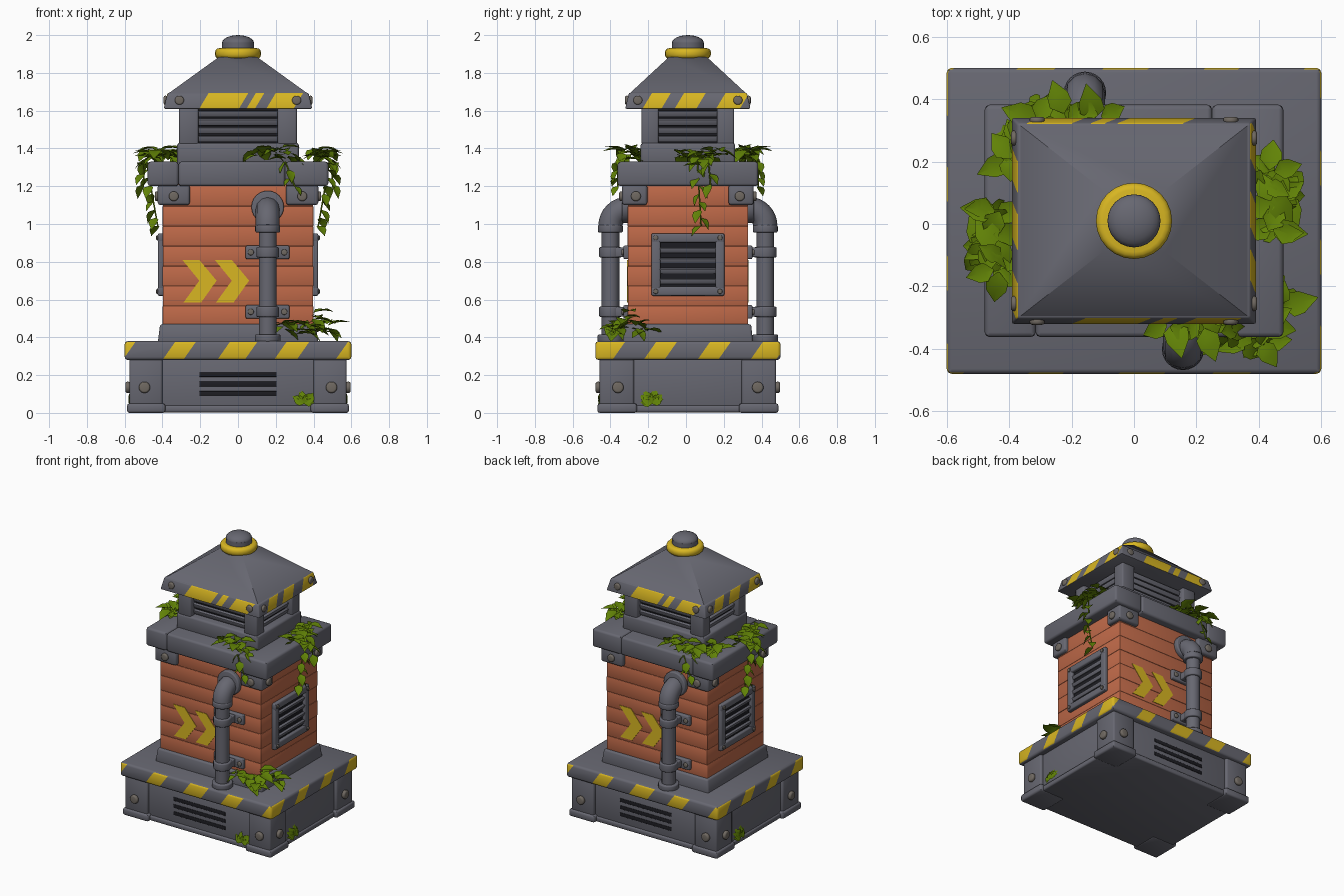
import bpy, bmesh, math, random
from mathutils import Matrix, Vector

random.seed(7)
if "Cube" in bpy.data.objects:
    bpy.data.objects.remove(bpy.data.objects["Cube"])
OFFSET_Y = 0.01
UP = Vector((0, 0, 1))


def material(name, *rgb):
    m = bpy.data.materials.new(name)
    m.use_nodes = True
    m.diffuse_color = (*rgb, 1)
    m.node_tree.nodes["Principled BSDF"].inputs["Base Color"].default_value = (*rgb, 1)
    return m


GREY = material("slate grey", 0.135, 0.136, 0.165)
ORANGE = material("terracotta orange", 0.52, 0.142, 0.066)
YELLOW = material("warning yellow", 0.69, 0.47, 0.016)
BOLT = material("bolt brown grey", 0.16, 0.14, 0.12)
DARK = material("vent black", 0.012, 0.012, 0.016)
LEAF = material("leaf green", 0.12, 0.225, 0.002)


# Turn a bmesh into one object per side; side 0 is the front, each next a quarter turn
def finish(bm, name, mats, sides=(0,)):
    for f in bm.faces:
        f.smooth = True
    for e in bm.edges:
        e.smooth = e.calc_face_angle(0) < math.radians(46)
    mesh = bpy.data.meshes.new(name)
    bm.to_mesh(mesh)
    bm.free()
    for m in mats:
        mesh.materials.append(m)
    for s in sides:
        ob = bpy.data.objects.new(name, mesh)
        ob.location.y = OFFSET_Y
        ob.rotation_euler.z = s * math.pi / 2
        bpy.context.collection.objects.link(ob)


# Cut slanted bands into the faces that look to one side and colour them
def paint(bm, side, bands, slant, z_mid):
    turn = Matrix.Rotation(side * math.pi / 2, 3, 'Z')
    out, right = turn @ Vector((0, -1, 0)), turn @ Vector((1, 0, 0))
    across = right - slant * UP
    for u in [u for band in bands for u in band]:
        faces = [f for f in bm.faces if f.normal.dot(out) > 0.6]
        geom = set(faces) | {e for f in faces for e in f.edges} | {v for f in faces for v in f.verts}
        bmesh.ops.bisect_plane(bm, geom=list(geom), dist=1e-5, plane_no=across,
                               plane_co=right * u + UP * z_mid)
        bm.normal_update()
    for f in bm.faces:
        u = across.dot(f.calc_center_median() - UP * z_mid)
        if f.normal.dot(out) > 0.6 and any(a < u < b for a, b in bands):
            f.material_index = 1


# Box by ranges; d is the distance outward from the middle towards the side
def box(name, x, d, z, mat=GREY, bevel=0.01, taper=(1, 1), sides=(0,), tilt=0, stripes=None):
    bm = bmesh.new()
    bmesh.ops.create_cube(bm, size=1)
    for v in bm.verts:
        if v.co.z > 0:
            v.co.x *= taper[0]
            v.co.y *= taper[1]
    size = Vector((x[1] - x[0], d[1] - d[0], z[1] - z[0]))
    mid = Vector((x[0] + x[1], -d[0] - d[1], z[0] + z[1])) / 2
    bm.transform(Matrix.Diagonal((*size, 1)))
    if bevel:
        bmesh.ops.bevel(bm, geom=bm.edges[:], offset=bevel, segments=2, profile=0.5, affect='EDGES')
    bm.transform(Matrix.Translation(mid) @ Matrix.Rotation(tilt, 4, 'X'))
    bm.normal_update()
    if stripes:
        long_bands, short_bands, slant = stripes
        for s in range(4):
            paint(bm, s, short_bands if s % 2 else long_bands, slant, mid.z)
    finish(bm, name, [mat, YELLOW], sides)


def block(name, hx, hy, z, mat=GREY, **kw):
    box(name, (-hx, hx), (-hy, hy), z, mat, **kw)


def disc(name, pos, height, r, mat=GREY, bevel=0.008, sides=(0,), outward=False):
    bm = bmesh.new()
    bmesh.ops.create_cone(bm, cap_ends=True, segments=24, radius1=r, radius2=r, depth=height)
    rims = [e for e in bm.edges if e.calc_face_angle(0) > 0.8]
    if bevel:
        bmesh.ops.bevel(bm, geom=rims, offset=bevel, segments=3, profile=0.5, affect='EDGES')
    turn = Matrix.Rotation(math.pi / 2, 4, 'X') if outward else Matrix()
    bm.transform(Matrix.Translation(pos) @ turn)
    finish(bm, name, [mat], sides)


def bolts(name, us, zs, d, r, sides):
    for u in us:
        for z in zs:
            disc(name, (u, -d, z), r * 0.9, r, BOLT, r * 0.35, sides, True)


def four_corners(name, x, y, z, **kw):
    for sx in (-1, 1):
        for sy in (-1, 1):
            box(name, sorted((sx * x[0], sx * x[1])), sorted((sy * y[0], sy * y[1])), z, **kw)


FB, LR = (0, 2), (1, 3)

# Base with corner posts, feet and slots
block("base_core", 0.555, 0.445, (0.005, 0.3))
block("base_skirt", 0.565, 0.455, (0.003, 0.04))
four_corners("base_post", (0.4, 0.575), (0.285, 0.467), (0.03, 0.29), bevel=0.012)
four_corners("base_foot", (0.385, 0.587), (0.27, 0.479), (0, 0.05), bevel=0.012)
bolts("base_bolt", (-0.495, 0.495), (0.135,), 0.475, 0.03, FB)
bolts("base_bolt", (-0.37, 0.37), (0.135,), 0.583, 0.03, LR)
for z in (0.102, 0.153, 0.204):
    box("base_slot", (-0.205, 0.205), (0.44, 0.448), (z - 0.013, z + 0.013), DARK, bevel=0.003, sides=FB)

# Striped ledge
ledge = ([(-0.7, -0.575), (-0.365, -0.255), (-0.075, 0.07), (0.225, 0.345), (0.55, 0.7)],
         [(-0.6, -0.365), (-0.2, -0.09), (0.085, 0.195), (0.365, 0.5)], 0.7)
block("ledge", 0.6, 0.49, (0.28, 0.38), bevel=0.016, stripes=ledge)
block("plinth", 0.425, 0.345, (0.37, 0.47), bevel=0.012, taper=(0.97, 0.97))

# Shaft of stacked courses
block("shaft_core", 0.396, 0.316, (0.4, 1.25), ORANGE, bevel=0)
COURSES = 7
step = 0.74 / COURSES
for i in range(COURSES):
    grow = random.uniform(-0.002, 0)
    block("shaft_course", 0.4 + grow, 0.32 + grow, (0.46 + i * step, 0.46 + (i + 1) * step), ORANGE, bevel=0.003)

# Painted double chevron
for shift in (0, 0.172):
    bm = bmesh.new()
    outline = [(-0.295, 0.81), (-0.205, 0.81), (-0.113, 0.7), (-0.195, 0.585), (-0.288, 0.585), (-0.205, 0.7)]
    face = bm.faces.new([bm.verts.new((x + shift, -0.316, z)) for x, z in reversed(outline)])
    ext = bmesh.ops.extrude_face_region(bm, geom=[face])["geom"]
    bmesh.ops.translate(bm, verts=[v for v in ext if isinstance(v, bmesh.types.BMVert)], vec=(0, -0.006, 0))
    bmesh.ops.recalc_face_normals(bm, faces=bm.faces[:])
    finish(bm, "chevron", [YELLOW], FB)

# Side vents with a framed louver
box("side_vent_back", (-0.18, 0.18), (0.398, 0.404), (0.64, 0.93), DARK, bevel=0, sides=LR)
for z in ((0.62, 0.668), (0.902, 0.95)):
    box("side_vent_rail", (-0.193, 0.193), (0.39, 0.425), z, bevel=0.008, sides=LR)
for u in ((-0.193, -0.145), (0.145, 0.193)):
    box("side_vent_stile", u, (0.39, 0.424), (0.63, 0.94), bevel=0.008, sides=LR)
for i in range(4):
    z = 0.697 + i * 0.055
    box("side_vent_slat", (-0.155, 0.155), (0.399, 0.417), (z - 0.013, z + 0.013), bevel=0.003, sides=LR, tilt=0.4)
bolts("side_vent_bolt", (-0.17, 0.17), (0.643, 0.927), 0.427, 0.013, LR)

# Pipes with elbow, collars and clamps
PX, PY = 0.157, -0.41


def tube(name, pts, r, mat, sides):
    cu = bpy.data.curves.new(name, 'CURVE')
    cu.dimensions, cu.bevel_depth, cu.bevel_resolution, cu.use_fill_caps = '3D', r, 4, True
    sp = cu.splines.new('POLY')
    sp.points.add(len(pts) - 1)
    for p, co in zip(sp.points, pts):
        p.co = (*co, 1)
    ob = bpy.data.objects.new(name, cu)
    bm = bmesh.new()
    bm.from_mesh(bpy.data.meshes.new_from_object(ob))
    bpy.data.objects.remove(ob)
    finish(bm, name, [mat], sides)


tube("pipe", [(PX, PY, 0.37), (PX, PY, 1.0)], 0.047, GREY, FB)
arc = [i * math.pi / 16 for i in range(9)]
tube("pipe_elbow", [(PX, -0.32 - 0.09 * math.cos(a), 0.99 + 0.09 * math.sin(a)) for a in arc]
     + [(PX, -0.3, 1.08)], 0.064, GREY, FB)
disc("pipe_collar", (PX, PY, 0.975), 0.04, 0.066, sides=FB)
disc("pipe_foot", (PX, PY, 0.395), 0.04, 0.068, sides=FB)
disc("pipe_wall_flange", (PX, -0.33, 1.09), 0.04, 0.086, sides=FB, outward=True)
for z in (0.535, 0.85):
    disc("pipe_clamp", (PX, PY, z), 0.055, 0.06, sides=FB)
    box("clamp_block", (0.105, 0.209), (0.31, 0.41), (z - 0.025, z + 0.025), bevel=0.006, sides=FB)
    box("clamp_plate", (0.04, 0.272), (0.31, 0.342), (z - 0.036, z + 0.036), bevel=0.008, sides=FB)
    bolts("clamp_bolt", (0.068, 0.245), (z,), 0.345, 0.016, FB)

# Brackets under the cornice
four_corners("cornice_bracket", (0.255, 0.425), (0.215, 0.348), (1.1, 1.21), bevel=0.014)
bolts("bracket_bolt", (-0.34, 0.34), (1.147,), 0.352, 0.026, FB)
bolts("bracket_bolt", (-0.275, 0.275), (1.147,), 0.429, 0.026, LR)

# Cornice slabs and upper tier
for x in ((-0.478, -0.315), (-0.315, 0.25), (0.25, 0.478)):
    box("cornice_slab", x, (-0.372, 0.372), (1.2, 1.33), bevel=0.015)
block("upper_tier", 0.322, 0.25, (1.31, 1.43), bevel=0.014)

# Lantern with louvers on all sides
block("lantern_core", 0.255, 0.185, (1.42, 1.63), DARK, bevel=0)
four_corners("lantern_post", (0.21, 0.312), (0.155, 0.245), (1.42, 1.62), bevel=0.01)
for i in range(4):
    z = (1.452 + i * 0.044 - 0.016, 1.452 + i * 0.044 + 0.016)
    box("lantern_slat", (-0.22, 0.22), (0.19, 0.21), z, bevel=0.003, tilt=0.35, sides=FB)
    box("lantern_slat", (-0.165, 0.165), (0.26, 0.28), z, bevel=0.003, tilt=0.35, sides=LR)

# Roof with striped eave, ring and cap
eave = ([(-0.18, 0.03), (0.07, 0.115), (0.175, 0.32)], [(-0.215, -0.115), (-0.045, 0.07), (0.175, 0.3)], 0.6)
block("roof_eave", 0.393, 0.332, (1.61, 1.695), bevel=0.008, taper=(0.95, 0.94), stripes=eave)
block("roof_slope", 0.37, 0.31, (1.69, 1.885), bevel=0, taper=(0.27, 0.32))
bolts("roof_bolt", (-0.31, 0.31), (1.655,), 0.322, 0.024, FB)
bolts("roof_bolt", (-0.265, 0.265), (1.655,), 0.383, 0.024, LR)
disc("roof_neck", (0, 0, 1.865), 0.06, 0.11)
disc("cap_ring", (0, 0, 1.903), 0.055, 0.122, YELLOW, 0.022)
disc("cap_stem", (0, 0, 1.935), 0.05, 0.085, bevel=0)
bm = bmesh.new()
bmesh.ops.create_uvsphere(bm, u_segments=24, v_segments=12, radius=1)
bm.transform(Matrix.Translation((0, 0, 1.958)) @ Matrix.Diagonal((0.085, 0.085, 0.042, 1)))
finish(bm, "cap_dome", [GREY])


# Folded, drooping leaf added to a plant mesh
def leaf(bm, pos, yaw, pitch, length, roll=0):
    mat = (Matrix.Translation(pos) @ Matrix.Rotation(yaw, 4, 'Z') @ Matrix.Rotation(pitch, 4, 'Y')
           @ Matrix.Rotation(roll, 4, 'X') @ Matrix.Scale(length, 4))
    rows = []
    for t, w in ((0, 0.03), (0.3, 0.35), (0.6, 0.32), (1, 0.01)):
        z = -0.3 * t * t
        rows.append([bm.verts.new(mat @ Vector((t, s * w, z + abs(s) * w * 0.3))) for s in (-1, 0, 1)])
    for a, b in zip(rows, rows[1:]):
        for i in range(2):
            bm.faces.new((a[i], a[i + 1], b[i + 1], b[i])[::-1])


# Plant of leafy clumps, with optional vines hanging from start to end points
def plant(name, clumps, sides=(0,), vines=(), count=7, size=0.105):
    bm = bmesh.new()
    for c in clumps:
        for i in range(count):
            jitter = Vector([random.uniform(-0.25, 0.25) * size for _ in range(3)])
            leaf(bm, Vector(c) + jitter, i * 2.4 + random.random(), random.uniform(-0.6, 0.6),
                 size * random.uniform(0.7, 1.1))
    for top, bottom in vines:
        start, end = Vector(top), Vector(bottom)
        steps = int((start.z - end.z) / 0.04)
        outward = 0 if start.x > 0.4 else -math.pi / 2
        for i in range(steps + 1):
            yaw = outward + (1 if i % 2 else -1) * random.uniform(0.5, 1.1)
            leaf(bm, start.lerp(end, i / steps), yaw, random.uniform(0.4, 0.9), size * random.uniform(0.6, 0.8))
        tube(name + "_stem", [start, end], 0.004, LEAF, sides)
    finish(bm, name, [LEAF], sides)


# Small sprig fanned flat against a wall
def sprig(name, pos, along, sides=(0,)):
    bm = bmesh.new()
    for i in range(7):
        leaf(bm, pos, along, -math.pi * (i + 0.5) / 7 + random.uniform(-0.2, 0.2),
             random.uniform(0.055, 0.08), math.pi / 2)
    finish(bm, name, [LEAF], sides)


plant("side_ivy", [(0.45, -0.02, 1.375), (0.45, 0.07, 1.375), (0.43, 0.14, 1.38), (0.48, 0.1, 1.33)], FB,
      [((0.485, 0.05, 1.33), (0.425, 0.07, 0.99)), ((0.495, 0.11, 1.32), (0.5, 0.12, 1.21))])
plant("cornice_ivy", [(0.12, -0.32, 1.375), (0.21, -0.325, 1.385), (0.28, -0.335, 1.35)], FB,
      [((0.25, -0.372, 1.33), (0.3, -0.372, 1.2))])
plant("rear_corner_ivy", [(-0.39, 0.2, 1.37), (-0.38, 0.28, 1.375), (-0.32, 0.31, 1.38)])
plant("ledge_ivy", [(0.42, -0.4, 0.43), (0.46, -0.25, 0.45), (0.36, -0.38, 0.45), (0.42, -0.32, 0.51),
                    (0.25, -0.36, 0.47)])
sprig("front_sprig", (0.35, -0.47, 0.05), 0)
sprig("side_sprig", (0.575, -0.19, 0.05), math.pi / 2, FB)
